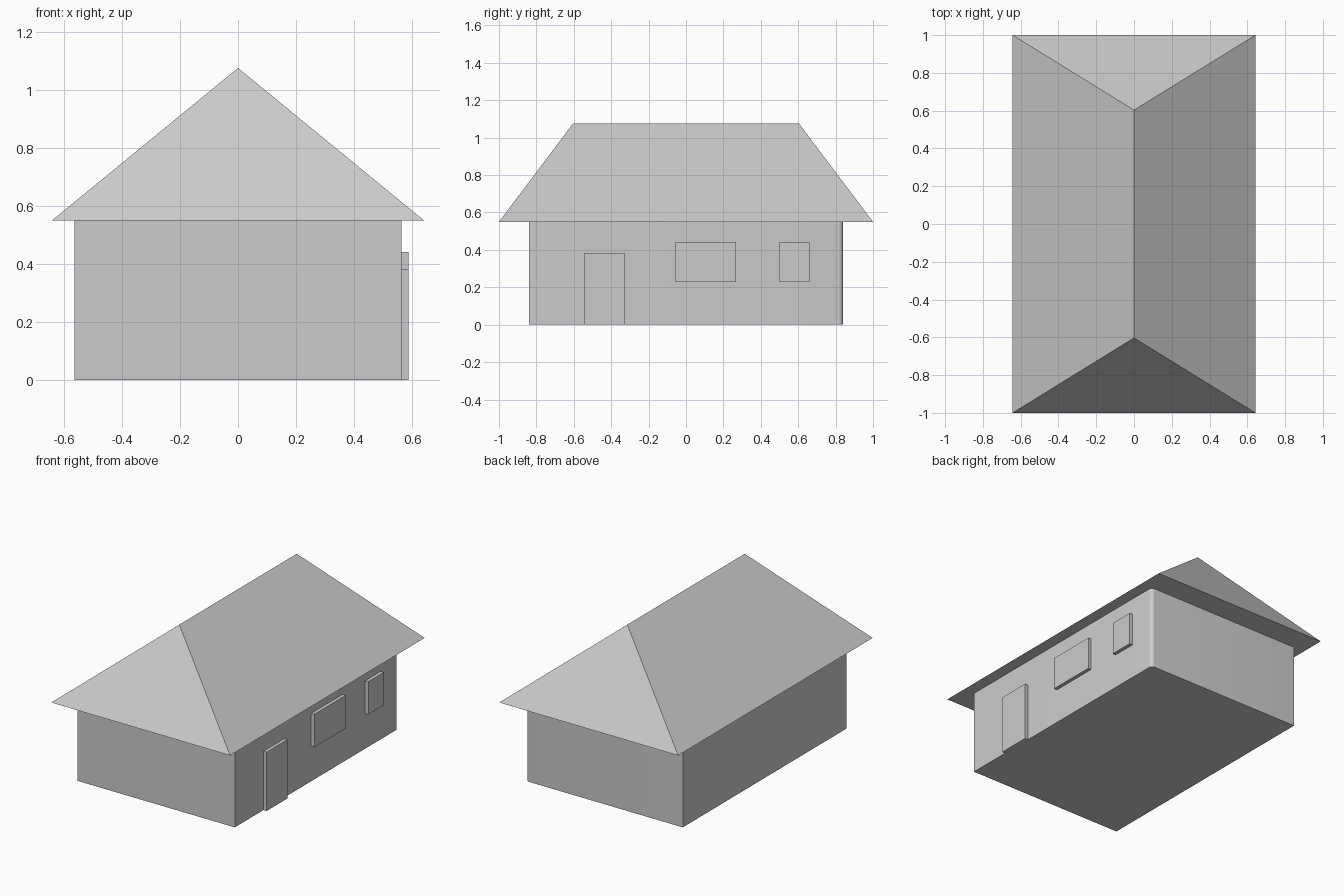
import bpy
import bmesh

if "Cube" in bpy.data.objects:
    bpy.data.objects.remove(bpy.data.objects["Cube"])


def box(name, x, y, z):
    """Axis-aligned box from (min, max) ranges."""
    bm = bmesh.new()
    bmesh.ops.create_cube(bm, size=1)
    for v in bm.verts:
        v.co = [lo + (c + 0.5) * (hi - lo) for c, (lo, hi) in zip(v.co, (x, y, z))]
    return finish(name, bm)


def finish(name, bm):
    bmesh.ops.recalc_face_normals(bm, faces=bm.faces)
    mesh = bpy.data.meshes.new(name)
    bm.to_mesh(mesh)
    bm.free()
    obj = bpy.data.objects.new(name, mesh)
    bpy.context.collection.objects.link(obj)
    return obj


WALL_X, WALL_Y, EAVE_Z = 0.565, 0.84, 0.55
ROOF_X, ROOF_Y, RIDGE_Y, RIDGE_Z = 0.643, 1.0, 0.603, 1.077

# Walls, with the one rounded back right corner
walls = box("walls", (-WALL_X, WALL_X), (-WALL_Y, WALL_Y), (0, EAVE_Z))
bm = bmesh.new()
bm.from_mesh(walls.data)
corner = [e for e in bm.edges if all(v.co.x > 0 and v.co.y > 0 for v in e.verts)]
bmesh.ops.bevel(bm, geom=corner, offset=0.025, segments=5, profile=0.5, affect='EDGES')
bm.to_mesh(walls.data)
bm.free()
bpy.context.view_layer.objects.active = walls
walls.select_set(True)
bpy.ops.object.shade_smooth_by_angle(angle=0.6)

# Hipped roof with a flat underside
bm = bmesh.new()
eaves = [bm.verts.new((sx * ROOF_X, sy * ROOF_Y, EAVE_Z))
         for sx, sy in ((-1, -1), (1, -1), (1, 1), (-1, 1))]
front, back = [bm.verts.new((0, s * RIDGE_Y, RIDGE_Z)) for s in (-1, 1)]
fl, fr, br, bl = eaves
for face in (eaves, (fl, fr, front), (fr, br, back, front),
             (br, bl, back), (bl, fl, front, back)):
    bm.faces.new(face)
finish("roof", bm)

# Door and windows stand proud of the right wall
PANEL_X = (WALL_X - 0.01, 0.588)
box("door", PANEL_X, (-0.545, -0.33), (0, 0.383))
box("wide_window", PANEL_X, (-0.055, 0.268), (0.228, 0.442))
box("narrow_window", PANEL_X, (0.5, 0.66), (0.228, 0.442))
